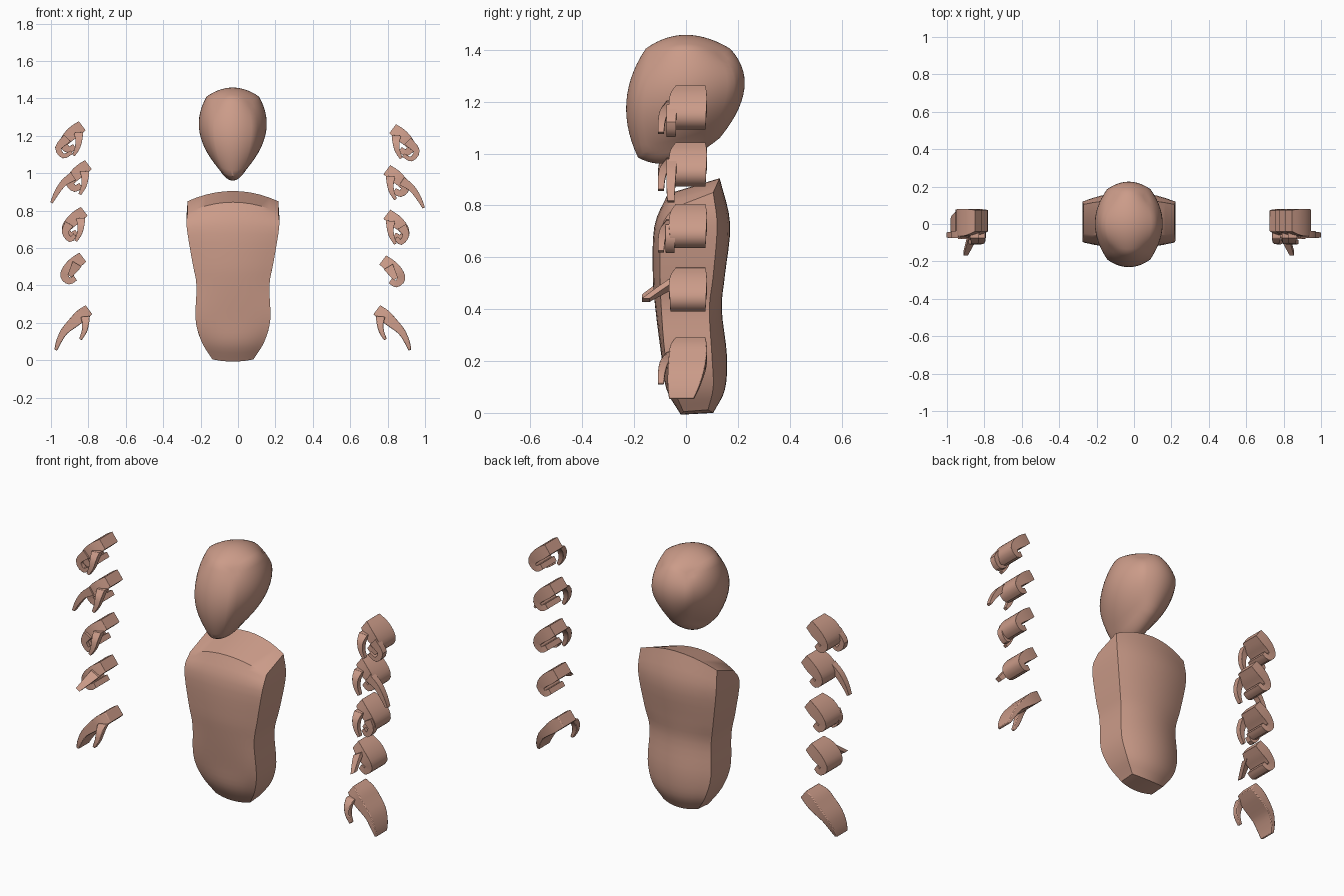
import bpy, bmesh, math
from mathutils import Vector

if "Cube" in bpy.data.objects:
    bpy.data.objects.remove(bpy.data.objects["Cube"])

skin = bpy.data.materials.new("skin")
skin.diffuse_color = (0.6, 0.33, 0.25, 1)
skin.use_nodes = True
skin.node_tree.nodes["Principled BSDF"].inputs["Base Color"].default_value = skin.diffuse_color


def finish(bm, name, bevel=0.0, angle=35):
    bmesh.ops.recalc_face_normals(bm, faces=bm.faces[:])
    me = bpy.data.meshes.new(name)
    bm.to_mesh(me)
    bm.free()
    me.materials.append(skin)
    ob = bpy.data.objects.new(name, me)
    bpy.context.collection.objects.link(ob)
    if bevel:
        m = ob.modifiers.new("soft_edges", 'BEVEL')
        m.width, m.segments, m.limit_method = bevel, 2, 'ANGLE'
        m.angle_limit = math.radians(40)
    bpy.ops.object.select_all(action='DESELECT')
    ob.select_set(True)
    bpy.context.view_layer.objects.active = ob
    bpy.ops.object.shade_smooth_by_angle(angle=math.radians(angle))
    return ob


def smooth_rows(rows, n):
    """Catmull-Rom subdivision of a list of number rows."""
    rows = [Vector(r) for r in rows]
    out = []
    for i in range(len(rows) - 1):
        p1, p2 = rows[i], rows[i + 1]
        p0 = rows[i - 1] if i else p1 * 2 - p2
        p3 = rows[i + 2] if i + 2 < len(rows) else p2 * 2 - p1
        for k in range(n):
            t = k / n
            out.append(0.5 * (2 * p1 + (p2 - p0) * t + (2 * p0 - 5 * p1 + 4 * p2 - p3) * t * t
                              + (3 * p1 - p0 - 3 * p2 + p3) * t ** 3))
    return out + [rows[-1]]


def loft(bm, rings):
    """Skin rings of points and close both ends."""
    vs = [[bm.verts.new(p) for p in r] for r in rings]
    n = len(vs[0])
    for a, b in zip(vs, vs[1:]):
        for i in range(n):
            bm.faces.new((a[i], a[(i + 1) % n], b[(i + 1) % n], b[i]))
    bm.faces.new(vs[0])
    bm.faces.new(vs[-1])


# Head: a cube whose six sides are curved patches
mid = {(-1, -1): (-.185, .985), (0, -1): (-.04, .967), (1, -1): (.13, 1.06),
       (-1, 0): (-.23, 1.2), (1, 0): (.225, 1.25), (0, 0): (0, 1.21),
       (-1, 1): (-.155, 1.405), (0, 1): (0, 1.458), (1, 1): (.17, 1.405)}
side = {(-1, -1): (.055, -.165, 1.005), (0, -1): (.075, -.03, 1.03), (1, -1): (.07, .105, 1.085),
        (-1, 0): (.115, -.19, 1.2), (0, 0): (.178, 0, 1.22), (1, 0): (.115, .185, 1.25),
        (-1, 1): (.09, -.13, 1.375), (0, 1): (.14, 0, 1.41), (1, 1): (.09, .14, 1.375)}


def quad_weight(k, t):
    return 1 - t * t if k == 0 else t * (t + k) / 2


bm = bmesh.new()
bmesh.ops.create_cube(bm, size=2)
bmesh.ops.subdivide_edges(bm, edges=bm.edges[:], cuts=13, use_grid_fill=True)
for v in bm.verts:
    u, co = v.co.copy(), Vector((-.028, 0, 0))
    for key, s in side.items():
        w = quad_weight(key[0], u.y) * quad_weight(key[1], u.z)
        for i in (-1, 0, 1):
            p = Vector((0, *mid[key])) if i == 0 else Vector((i * s[0], s[1], s[2]))
            co += p * w * quad_weight(i, u.x)
    v.co = co
finish(bm, "head", angle=40)

# Torso: four-sided bulging cross-sections
# rows: z front, z back, half width, front edge y, front mid y, back edge y, back mid y, arch
levels = [(.005, .012, .11, -.01, -.02, .085, .105, -.012),
          (.10, .10, .168, -.05, -.075, .105, .15, -.01),
          (.22, .22, .2, -.08, -.095, .1, .158, 0),
          (.40, .40, .195, -.095, -.118, .09, .138, 0),
          (.53, .53, .218, -.10, -.128, .105, .15, 0),
          (.71, .72, .247, -.095, -.122, .12, .17, .01),
          (.79, .85, .243, -.05, -.07, .105, .13, .055)]
rings = []
for zf, zb, w, fe, fm, be, bk, arch in smooth_rows(levels, 4):
    ring, n = [], 10
    for i in range(n + 1):
        u = -1 + 2 * i / n
        q = 1 - u * u
        ring.append((u * w - .027, fe + (fm - fe) * q, zf + arch * q))
    for i in range(n + 1):
        u = 1 - 2 * i / n
        q = 1 - u * u
        ring.append((u * w - .027, be + (bk - be) * q, zb + arch * q))
    rings.append(ring)
bm = bmesh.new()
vs = [[bm.verts.new(p) for p in r] for r in rings]
for a, b in zip(vs, vs[1:]):
    for i in range(22):
        bm.faces.new((a[i], a[(i + 1) % 22], b[(i + 1) % 22], b[i]))
for r in (vs[0], vs[-1]):
    for i in range(10):
        bm.faces.new((r[i], r[i + 1], r[20 - i], r[21 - i]))
finish(bm, "torso")

# Hand pieces: stations of (outward, up, thickness, y min, y max) from the wrist top
palm = [(-.02, -.024, .06, -.04, .075), (.022, -.056, .068, -.06, .08), (.06, -.09, .058, -.066, .08)]
fist = palm + [(.078, -.125, .045, -.062, .077), (.052, -.152, .036, -.06, .075), (.02, -.135, .03, -.055, .07)]
flat = palm + [(.112, -.14, .04, -.07, .07), (.143, -.198, .028, -.07, .05), (.157, -.24, .016, -.065, .03)]
ring_finger = [(.06, -.09, .05, -.075, -.036), (.108, -.143, .034, -.075, -.038),
               (.08, -.186, .026, -.075, -.04), (.035, -.165, .02, -.075, -.045)]
point_finger = [(.06, -.085, .05, -.075, -.036), (.112, -.122, .036, -.075, -.038),
                (.15, -.175, .027, -.075, -.042), (.177, -.228, .014, -.072, -.045)]
curl_finger = [(.06, -.09, .05, -.08, -.04), (.082, -.135, .036, -.08, -.042),
               (.055, -.175, .028, -.078, -.045), (.03, -.15, .022, -.078, -.045)]
thumb_in = [(.0, -.06, .05, -.075, -.035), (-.002, -.095, .038, -.1, -.065),
            (.005, -.14, .028, -.108, -.08), (.026, -.183, .016, -.108, -.085)]
thumb_out = [(.01, -.06, .055, -.07, -.03), (.025, -.085, .045, -.11, -.075),
             (.05, -.125, .026, -.17, -.14)]


def strip(bm, stations, org, side):
    st = smooth_rows(stations, 3)
    rings = []
    for i, (x, z, t, y0, y1) in enumerate(st):
        a, b = st[max(i - 1, 0)], st[min(i + 1, len(st) - 1)]
        d = Vector((b[0] - a[0], b[1] - a[1])).normalized()
        nx, nz = -d.y * t / 2, d.x * t / 2
        rings.append([(org[0] + side * (x + s * nx), y, org[1] + z + s * nz)
                      for s, y in ((1, y0), (1, y1), (-1, y1), (-1, y0))])
    loft(bm, rings)


# Five poses, each with its right and left wrist position
poses = [("ring", [fist, ring_finger, thumb_in], (.847, 1.262), (-.853, 1.278)),
         ("pointing", [fist, point_finger, thumb_in], (.816, 1.043), (-.82, 1.07)),
         ("fist", [fist, curl_finger, thumb_in], (.816, .805), (-.842, .82)),
         ("thumb_out", [fist, thumb_out], (.794, .56), (-.85, .575)),
         ("open", [flat, thumb_in], (.762, .294), (-.817, .294))]
for name, parts, right, left in poses:
    for label, org, sgn in (("right", right, 1), ("left", left, -1)):
        bm = bmesh.new()
        for p in parts:
            strip(bm, p, org, sgn)
        finish(bm, f"{name}_hand_{label}", bevel=.004)
